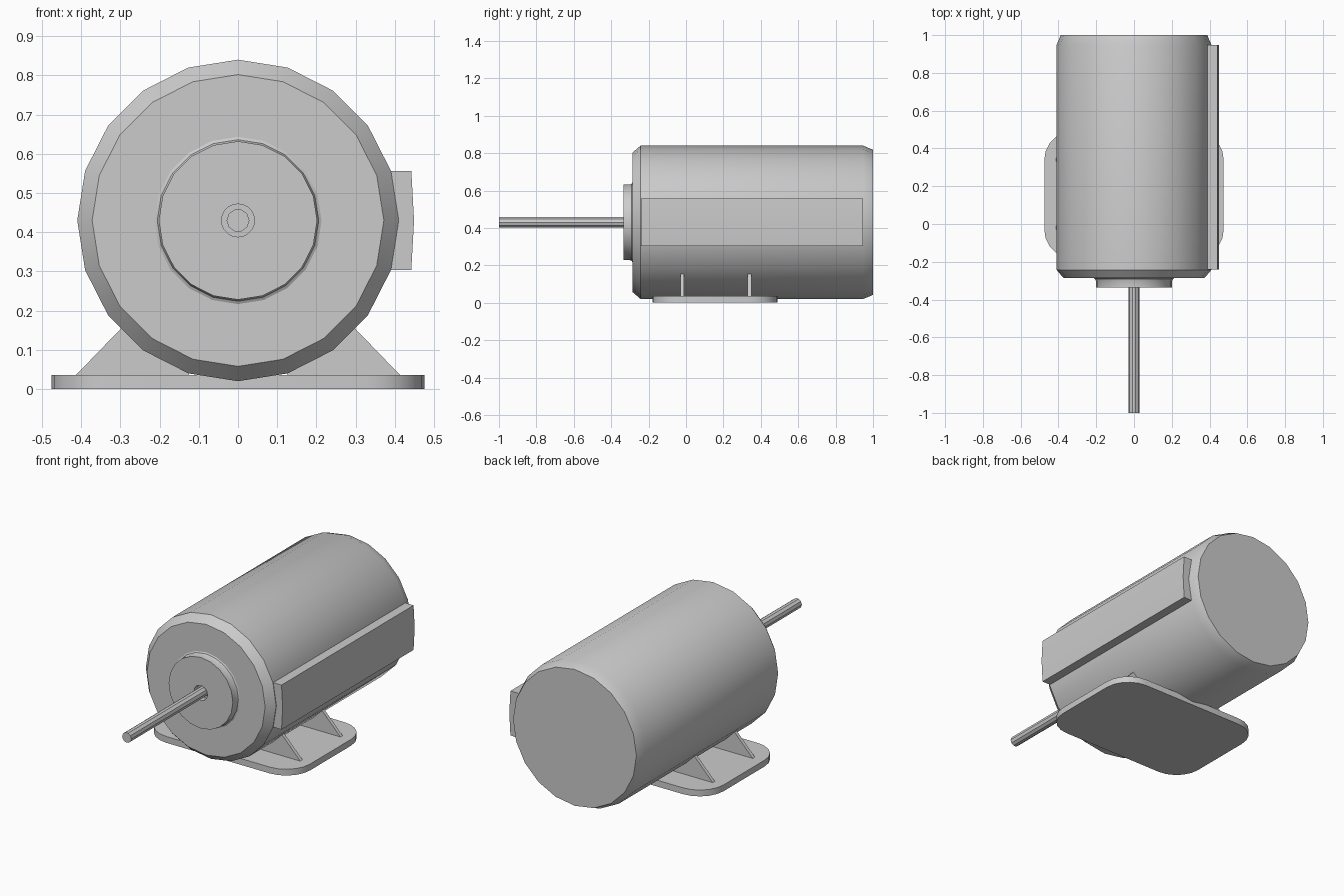
import bpy, bmesh
from math import sin, cos, pi, radians

if "Cube" in bpy.data.objects:
    bpy.data.objects.remove(bpy.data.objects["Cube"])

AXIS_Z = 0.43   # height of the motor axis
R = 0.41        # casing radius


def finish(name, bm):
    bmesh.ops.recalc_face_normals(bm, faces=bm.faces[:])
    me = bpy.data.meshes.new(name)
    bm.to_mesh(me)
    bm.free()
    ob = bpy.data.objects.new(name, me)
    bpy.context.collection.objects.link(ob)
    bpy.ops.object.select_all(action='DESELECT')
    ob.select_set(True)
    bpy.context.view_layer.objects.active = ob
    bpy.ops.object.shade_smooth_by_angle(angle=radians(25))
    return ob


def lathe(name, profile, sides):
    """Revolve (radius, y) points about the motor axis and cap both ends."""
    bm = bmesh.new()
    rings = [[bm.verts.new((r * cos(2 * pi * i / sides), y,
                            AXIS_Z + r * sin(2 * pi * i / sides)))
              for i in range(sides)] for r, y in profile]
    for a, b in zip(rings, rings[1:]):
        for i in range(sides):
            j = (i + 1) % sides
            bm.faces.new((a[i], a[j], b[j], b[i]))
    bm.faces.new(rings[0])
    bm.faces.new(rings[-1])
    return finish(name, bm)


def prism(name, points, offset):
    """Extrude a closed 3D outline along offset."""
    bm = bmesh.new()
    face = bm.faces.new([bm.verts.new(p) for p in points])
    ext = bmesh.ops.extrude_face_region(bm, geom=[face], use_keep_orig=True)
    moved = [g for g in ext['geom'] if isinstance(g, bmesh.types.BMVert)]
    bmesh.ops.translate(bm, verts=moved, vec=offset)
    return finish(name, bm)


def on_casing(deg):
    return R * cos(radians(deg)), AXIS_Z + R * sin(radians(deg))


# Casing with chamfered ends
lathe("casing", [(0.372, -0.287), (R, -0.243), (R, 0.947), (0.388, 1.0)], 20)

# Front hub with flared foot and a recess around the shaft
lathe("front_hub", [(0.03, -0.30), (0.042, -0.30), (0.042, -0.335), (0.202, -0.335),
                    (0.202, -0.30), (0.206, -0.291), (0.215, -0.286)], 20)

# Drive shaft
lathe("shaft", [(0.029, -1.0), (0.029, -0.295)], 10)

# Raised cover strip on the right side, following two casing facets
inner = [on_casing(a) for a in (-18, 0, 18)]
outer = [(0.442, inner[2][1]), (0.449, AXIS_Z), (0.442, inner[0][1])]
prism("side_cover", [(x, -0.24, z) for x, z in inner + outer], (0, 1.187, 0))

# Base plate with rounded corners
cr, hx, y0, y1 = 0.15, 0.475, -0.18, 0.49
corners = [(hx - cr, y1 - cr), (cr - hx, y1 - cr), (cr - hx, y0 + cr), (hx - cr, y0 + cr)]
outline = []
for k, (cx, cy) in enumerate(corners):
    for i in range(6):
        a = radians(90 * k + 18 * i)
        outline.append((cx + cr * cos(a), cy + cr * sin(a), 0))
prism("base_plate", outline, (0, 0, 0.036))

# Triangular gussets between plate and casing, mirrored
web = [(0.415, 0.034), (0.298, 0.155)] + [on_casing(a) for a in (-54, -72)] + [(0.127, 0.034)]
for y, where in ((-0.02, "front"), (0.34, "rear")):
    g = prism(where + "_gussets", [(x, y - 0.01, z) for x, z in web], (0, 0.02, 0))
    g.modifiers.new("mirror", 'MIRROR').use_axis = (True, False, False)
